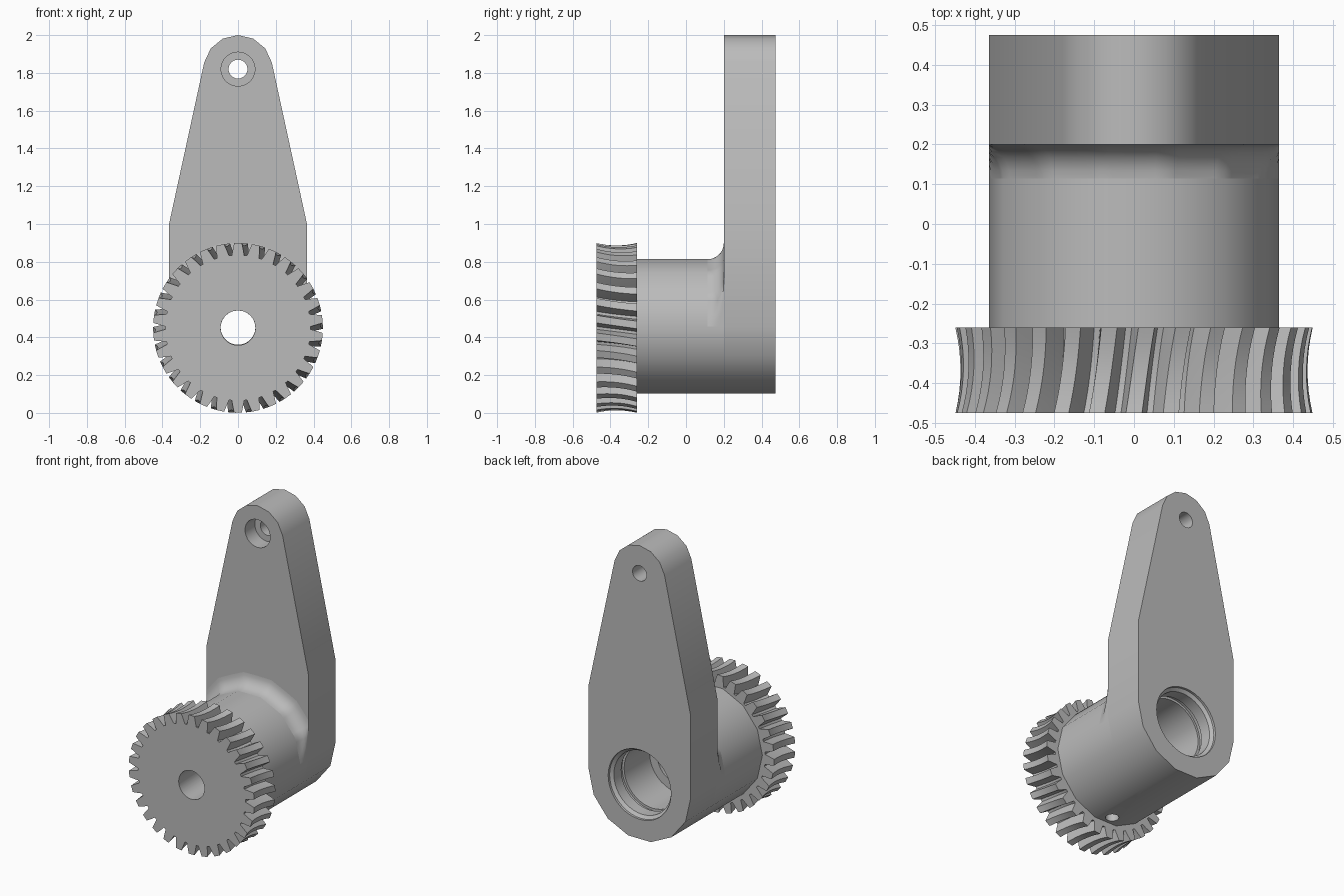
import bpy, bmesh
from math import sin, cos, pi, radians

cube = bpy.data.objects.get("Cube")
if cube:
    bpy.data.objects.remove(cube, do_unlink=True)

grey = bpy.data.materials.new("plain grey")
grey.use_nodes = True
COLOUR = (0.5, 0.5, 0.5, 1)
grey.diffuse_color = COLOUR
grey.node_tree.nodes["Principled BSDF"].inputs["Base Color"].default_value = COLOUR

HUB_Z, HUB_R, SIDES = 0.458, 0.365, 14
GEAR_Z, TEETH = 0.45, 30
FRONT, GEAR_BACK, PLATE_FRONT, BACK = -0.475, -0.26, 0.2, 0.475
PIN_Z = 1.82


def loft(name, rings, closed=True, caps=True, wrap=False):
    """Bridge rings of points; cap the ends or join last ring to first."""
    bm = bmesh.new()
    loops = [[bm.verts.new(p) for p in ring] for ring in rings]
    pairs = list(zip(loops, loops[1:]))
    if wrap:
        pairs.append((loops[-1], loops[0]))
    for a, b in pairs:
        n = len(a)
        for i in range(n if closed else n - 1):
            j = (i + 1) % n
            bm.faces.new((a[i], a[j], b[j], b[i]))
    if caps:
        bm.faces.new(loops[0])
        bm.faces.new(loops[-1])
    if not closed:
        bmesh.ops.remove_doubles(bm, verts=bm.verts, dist=0.0001)
    bmesh.ops.recalc_face_normals(bm, faces=bm.faces)
    mesh = bpy.data.meshes.new(name)
    bm.to_mesh(mesh)
    bm.free()
    mesh.materials.append(grey)
    obj = bpy.data.objects.new(name, mesh)
    bpy.context.collection.objects.link(obj)
    return obj


def ring(r, y, z, n=40):
    return [(r * cos(2 * pi * i / n), y, z + r * sin(2 * pi * i / n)) for i in range(n)]


def lathe(name, steps, z, n=40):
    return loft(name, [ring(r, y, z, n) for y, r in steps])


def activate(obj):
    bpy.ops.object.select_all(action="DESELECT")
    obj.select_set(True)
    bpy.context.view_layer.objects.active = obj


def cut(obj, cutter):
    cutter.hide_render = True
    mod = obj.modifiers.new("cut", "BOOLEAN")
    mod.operation, mod.solver, mod.object = "DIFFERENCE", "EXACT", cutter
    activate(obj)
    bpy.ops.object.modifier_apply(modifier=mod.name)


def smooth(obj, angle=30):
    activate(obj)
    bpy.ops.object.shade_smooth_by_angle(angle=radians(angle))


# Arm plate: half round foot, straight sides, taper to a round tip
outline = [(HUB_R * cos(a), HUB_Z + HUB_R * sin(a))
           for a in (pi + pi * i / 7 for i in range(8))]
outline.append((HUB_R, 1.0))
for i in range(7):
    a = radians(12 + 26 * i)
    outline.append((0.183 * cos(a), 1.817 + 0.183 * sin(a)))
outline.append((-HUB_R, 1.0))
plate = loft("arm_plate", [[(x, y, z) for x, z in outline] for y in (PLATE_FRONT, BACK)])

# Hub barrel
hub = lathe("hub", [(GEAR_BACK, HUB_R), (PLATE_FRONT, HUB_R)], HUB_Z, SIDES)

# Stepped bore with chamfer and ring groove, cut through hub and plate
bore = lathe("bore_cutter", [
    (-0.4, 0.092), (-0.1, 0.092), (-0.1, 0.15), (0.08, 0.15), (0.08, 0.205),
    (0.34, 0.205), (0.34, 0.22), (0.37, 0.22), (0.37, 0.205),
    (0.445, 0.205), (0.46, 0.225), (0.5, 0.225)], GEAR_Z + 0.003)
cut(plate, bore)
cut(hub, bore)

# Pin hole with a counterbore in the front face of the tip
pin = lathe("pin_cutter", [(0.1, 0.09), (0.3, 0.09), (0.3, 0.05), (0.6, 0.05)], PIN_Z, 28)
cut(plate, pin)

# Set screw hole underneath the hub
screw = loft("screw_cutter", [[(x, -0.2 + s - GEAR_Z, z) for x, _, s in ring(0.04, 0, GEAR_Z, 20)]
                              for z in (0.02, GEAR_Z)])
cut(hub, screw)

for helper in (bore, pin, screw):
    bpy.data.objects.remove(helper, do_unlink=True)

# Fillet between hub top and plate, trimmed flush with the plate sides
FILLET, STEPS, ARC = 0.085, 7, 42
rows = []
for k in range(STEPS + 1):
    t = pi / 2 * k / STEPS
    grow, y = FILLET * (1 - cos(t)), PLATE_FRONT - FILLET * (1 - sin(t))
    row = []
    for i in range(ARC + 1):
        a = pi * i / ARC
        facet = 2 * pi / SIDES
        r = HUB_R * cos(facet / 2) / cos(a % facet - facet / 2) + grow
        x = max(-HUB_R, min(HUB_R, r * cos(a)))
        row.append((x, y, HUB_Z + r * sin(a)))
    rows.append(row)
fillet = loft("hub_fillet", rows, closed=False, caps=False)

# Worm gear: twisted teeth with a concave throat across the width
TOOTH = [(-0.085, 0.385), (-0.066, 0.415), (-0.045, 0.4495),
         (0.045, 0.4495), (0.066, 0.415), (0.085, 0.385)]
SLICES, TWIST, THROAT = 8, 0.07, 0.013


def gear_ring(t, radius=None):
    y = FRONT + (GEAR_BACK - FRONT) * t
    dip = THROAT * (1 - (2 * t - 1) ** 2)
    points = []
    for k in range(TEETH):
        for offset, r in TOOTH:
            a = pi / 2 + 2 * pi * k / TEETH + offset - TWIST * t
            r = radius or r - dip
            points.append((r * cos(a), y, GEAR_Z + r * sin(a)))
    return points


gear = loft("worm_gear", [gear_ring(i / SLICES) for i in range(SLICES + 1)]
            + [gear_ring(1, 0.092), gear_ring(0, 0.092)], caps=False, wrap=True)

for part in (plate, hub, gear):
    smooth(part)
smooth(fillet, 40)
